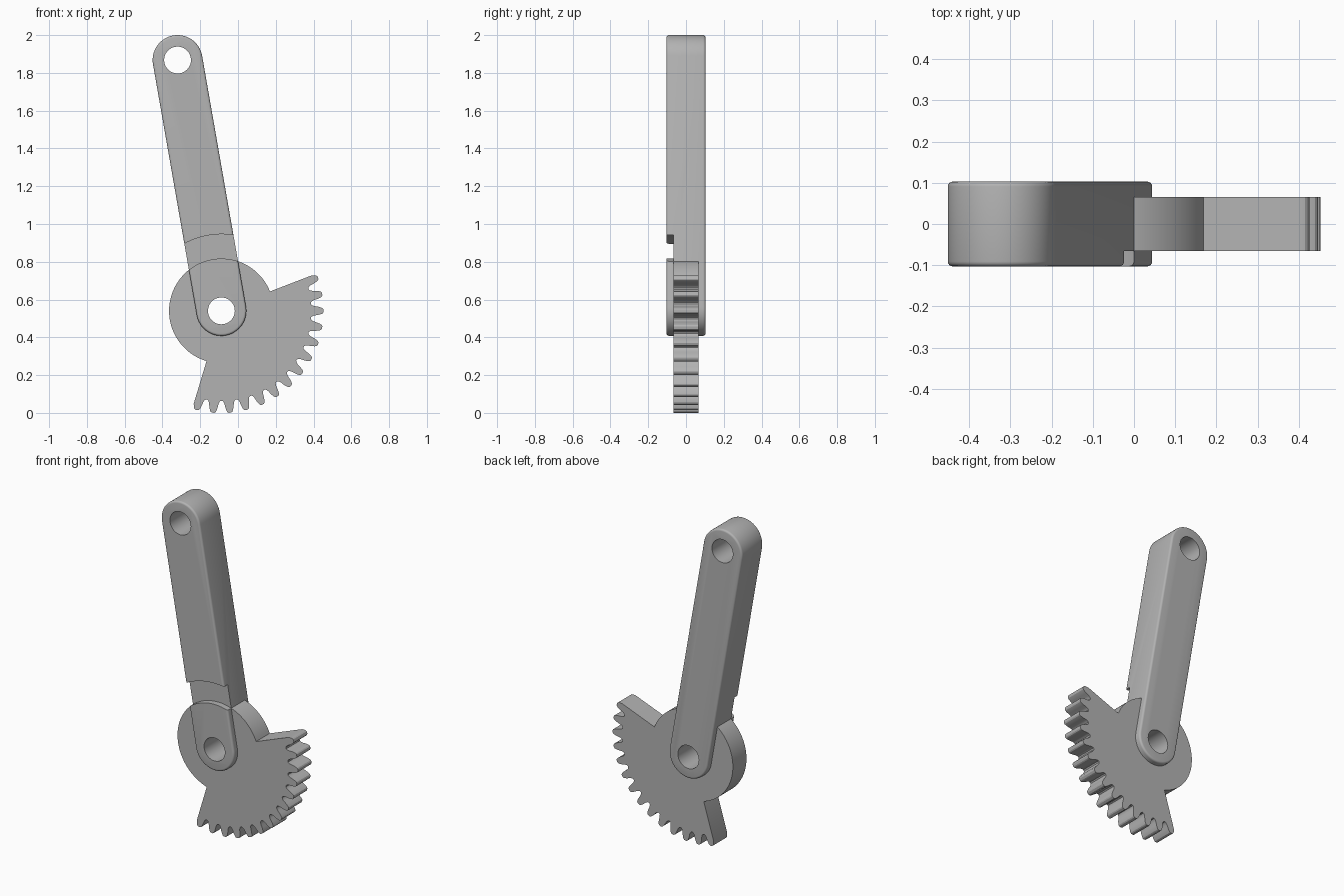
import bpy, bmesh
from math import sin, cos, radians, atan2, degrees, pi
from mathutils import Vector

cube = bpy.data.objects.get("Cube")
if cube:
    bpy.data.objects.remove(cube, do_unlink=True)

grey = bpy.data.materials.new("plain grey")
grey.use_nodes = True
COLOUR = (0.45, 0.45, 0.45, 1)
grey.diffuse_color = COLOUR
grey.node_tree.nodes["Principled BSDF"].inputs["Base Color"].default_value = COLOUR

PIVOT = Vector((-0.088, 0.54))      # gear axis, in x and z
TOP = Vector((-0.32, 1.868))        # upper pin hole
ARM_R, ARM_Y = 0.132, 0.103
HUB_R, GEAR_Y = 0.277, 0.066
HOLE_R, GROOVE_R = 0.071, 0.406
PITCH, FIRST, TEETH = 360 / 38, 19.0, 14
arm_angle = degrees(atan2(TOP.y - PIVOT.y, TOP.x - PIVOT.x))


def polar(centre, r, deg):
    return (centre.x + r * cos(radians(deg)), centre.y + r * sin(radians(deg)))


def arc(centre, r, a, b, n):
    return [polar(centre, r, a + (b - a) * i / n) for i in range(n + 1)]


def prism(name, outline, y0, y1, rim=0):
    """Extrude an x-z outline along y, optionally rounding both rims."""
    bm = bmesh.new()
    face = bm.faces.new([bm.verts.new((x, y0, z)) for x, z in outline])
    out = bmesh.ops.extrude_face_region(bm, geom=[face])
    moved = [v for v in out["geom"] if isinstance(v, bmesh.types.BMVert)]
    bmesh.ops.translate(bm, verts=moved, vec=(0, y1 - y0, 0))
    bmesh.ops.recalc_face_normals(bm, faces=bm.faces)
    if rim:
        edges = [e for e in bm.edges if abs(e.verts[0].co.y - e.verts[1].co.y) < 1e-5]
        bmesh.ops.bevel(bm, geom=edges, offset=rim, segments=4, profile=0.5, affect='EDGES')
    mesh = bpy.data.meshes.new(name)
    bm.to_mesh(mesh)
    bm.free()
    mesh.materials.append(grey)
    obj = bpy.data.objects.new(name, mesh)
    bpy.context.collection.objects.link(obj)
    return obj


def activate(obj):
    bpy.ops.object.select_all(action='DESELECT')
    obj.select_set(True)
    bpy.context.view_layer.objects.active = obj


def cut(obj, outline, y0, y1):
    cutter = prism("cutter", outline, y0, y1)
    cutter.hide_render = True
    mod = obj.modifiers.new("cut", 'BOOLEAN')
    mod.operation, mod.solver, mod.object = 'DIFFERENCE', 'EXACT', cutter
    activate(obj)
    bpy.ops.object.modifier_apply(modifier=mod.name)
    bpy.data.objects.remove(cutter, do_unlink=True)


def circle(centre, r, n=48):
    return arc(centre, r, 0, 360, n)[:-1]


# Lever arm: rounded bar with softened rims
bar = arc(TOP, ARM_R, arm_angle - 90, arm_angle + 90, 32)
bar += arc(PIVOT, ARM_R, arm_angle + 90, arm_angle + 270, 32)
arm = prism("lever_arm", bar, -ARM_Y, ARM_Y, rim=0.012)

# Curved groove across the front, leaving a lug over the gear
groove = arc(PIVOT, HUB_R, arm_angle - 45, arm_angle + 45, 32)
groove += arc(PIVOT, GROOVE_R, arm_angle + 45, arm_angle - 45, 32)
cut(arm, groove, -0.2, -GEAR_Y)
for centre in (TOP, PIVOT):
    cut(arm, circle(centre, HOLE_R), -0.3, 0.3)

# Gear sector: toothed arc, then round hub
tooth = [(0.476, 4.2), (0.481, 3.5), (0.493, 2.9), (0.512, 2.45),
         (0.528, 1.9), (0.537, 1.4), (0.541, 0.7)]
outline = []
for i in range(TEETH):
    mid = FIRST - i * PITCH
    rise = tooth if i else tooth[3:]
    fall = tooth[::-1] if i < TEETH - 1 else tooth[:2:-1]
    outline += [polar(PIVOT, r, mid + a) for r, a in rise]
    outline += [polar(PIVOT, r, mid - a) for r, a in fall]
low = FIRST - (TEETH - 1) * PITCH - 2.3
outline += arc(PIVOT, HUB_R, low, FIRST + 2.8 - 360, 72)
gear = prism("gear_sector", outline, -GEAR_Y, GEAR_Y)
cut(gear, circle(PIVOT, HOLE_R + 0.02), -0.3, 0.3)

for obj in (arm, gear):
    activate(obj)
    bpy.ops.object.shade_smooth_by_angle(angle=radians(30))
